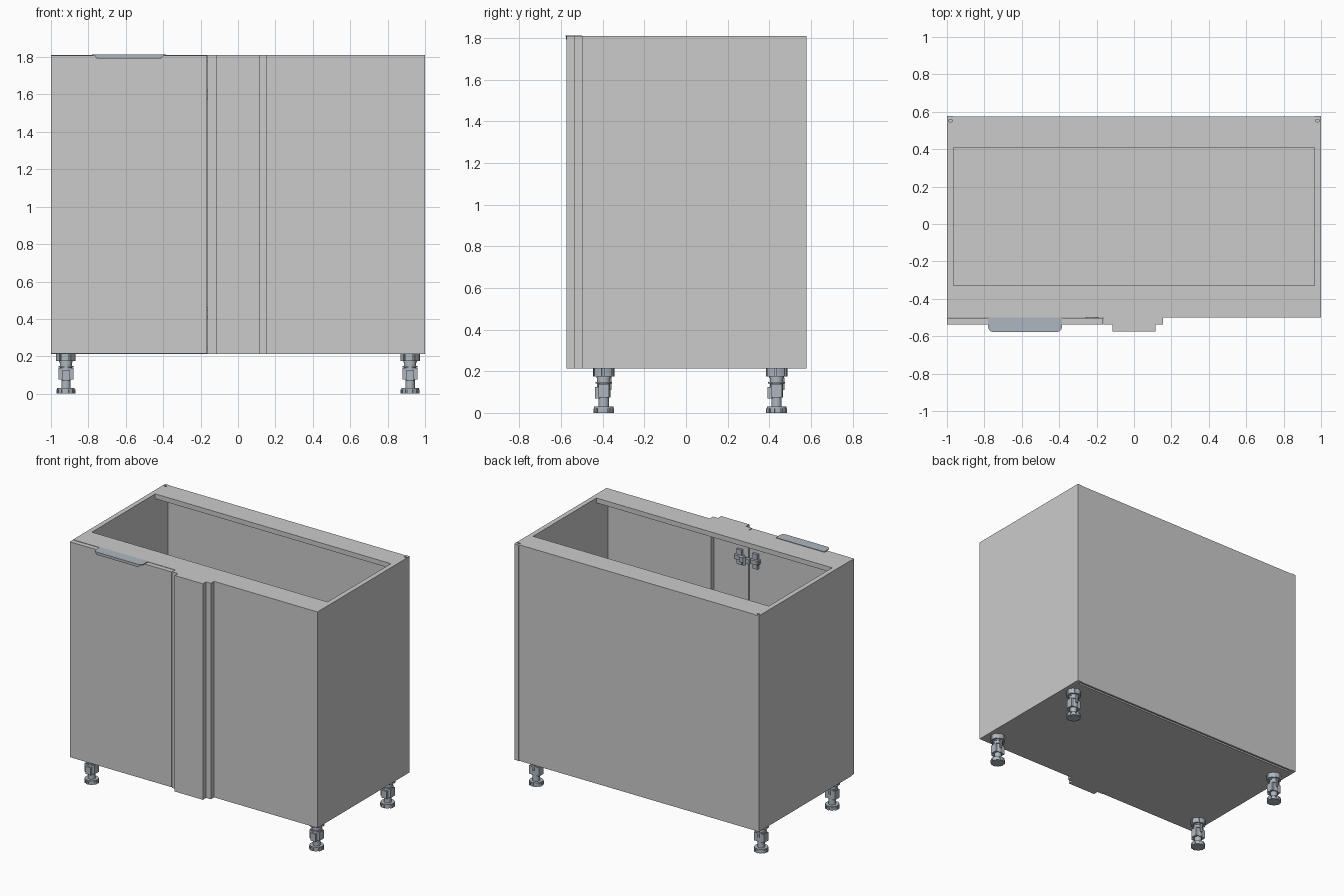
import bpy, bmesh
from math import cos, sin, pi, radians
from mathutils import Matrix, Vector

if "Cube" in bpy.data.objects:
    bpy.data.objects.remove(bpy.data.objects["Cube"])

metal = bpy.data.materials.new("blue_grey_metal")
metal.diffuse_color = (0.42, 0.47, 0.52, 1)
metal.use_nodes = True
metal.node_tree.nodes["Principled BSDF"].inputs["Base Color"].default_value = metal.diffuse_color


def add_box(bm, x0, x1, y0, y1, z0, z1):
    m = Matrix.Translation(((x0 + x1) / 2, (y0 + y1) / 2, (z0 + z1) / 2))
    bmesh.ops.create_cube(bm, size=1, matrix=m @ Matrix.Diagonal((x1 - x0, y1 - y0, z1 - z0, 1)))


def add_prism(bm, pts, lo, hi, axis="z"):
    # extrude a flat outline along z, or along y for an (x, z) outline
    place = (lambda p, d: (p[0], p[1], d)) if axis == "z" else (lambda p, d: (p[0], d, p[1]))
    a = [bm.verts.new(place(p, lo)) for p in pts]
    b = [bm.verts.new(place(p, hi)) for p in pts]
    faces = [bm.faces.new(a), bm.faces.new(b)]
    for i in range(len(pts)):
        j = (i + 1) % len(pts)
        faces.append(bm.faces.new((a[i], a[j], b[j], b[i])))
    bmesh.ops.recalc_face_normals(bm, faces=faces)


def circle(r, n, cx=0, cy=0, sx=1):
    return [(cx + sx * r * cos(2 * pi * i / n), cy + r * sin(2 * pi * i / n)) for i in range(n)]


def notched(r, inner, teeth, share=0.7):
    # disc outline with evenly spaced notches in the rim
    pts = []
    for i in range(teeth):
        a, s = 2 * pi * i / teeth, 2 * pi / teeth
        for f, rad in ((0, r), (share / 2, r), (share, r), (share, inner), (1, inner)):
            pts.append((rad * cos(a + f * s), rad * sin(a + f * s)))
    return pts


def finish(name, bm, mat=None, smooth=False):
    me = bpy.data.meshes.new(name)
    bm.to_mesh(me)
    bm.free()
    ob = bpy.data.objects.new(name, me)
    bpy.context.collection.objects.link(ob)
    if mat:
        me.materials.append(mat)
    if smooth:
        bpy.ops.object.select_all(action="DESELECT")
        ob.select_set(True)
        bpy.context.view_layer.objects.active = ob
        bpy.ops.object.shade_smooth_by_angle(angle=radians(30))
    return ob


def box(name, *dims):
    bm = bmesh.new()
    add_box(bm, *dims)
    return finish(name, bm)


BOT, TOP, T = 0.213, 1.81, 0.036
FRONT, BACK, IN = -0.5, 0.578, 1 - 0.036

# carcass panels
left = box("left_side", -1, -IN, FRONT, BACK, BOT, TOP)
right = box("right_side", IN, 1, FRONT, BACK, BOT, TOP)
box("bottom_panel", -IN, IN, FRONT, 0.545, BOT, BOT + T)
box("back_panel", -IN, IN, 0.56, 0.574, BOT, TOP)
box("front_rail", -IN, IN, FRONT, -0.33, TOP - T, TOP)
box("back_rail", -IN, IN, 0.41, 0.56, TOP - T, TOP)

# small bores in the top back corners
for side, panel in ((-1, left), (1, right)):
    bm = bmesh.new()
    add_prism(bm, circle(0.007, 16, side * 0.981, 0.553, 1.7), TOP - 0.06, TOP + 0.02)
    cutter = finish("bore_cutter", bm)
    cutter.hide_render = True
    cutter.hide_viewport = True
    mod = panel.modifiers.new("bore", "BOOLEAN")
    mod.operation, mod.solver, mod.object = "DIFFERENCE", "EXACT", cutter

# fixed blind panel, door and corner filler
box("blind_panel", 0.12, IN, FRONT, FRONT + T, BOT + T, TOP - T)
box("door", -1, -0.167, -0.537, -0.502, BOT + 0.003, 1.808)
box("filler_back_board", -0.162, 0.155, -0.537, FRONT, BOT, TOP)
box("filler_front_board", -0.115, 0.115, -0.575, -0.537, BOT, TOP)

# edge pull on the top of the door
X0, X1, R = -0.78, -0.385, 0.03
outline = [(X1, FRONT), (X0, FRONT)]
for cx, start in ((X0 + R, pi), (X1 - R, 1.5 * pi)):
    for i in range(7):
        a = start + i * pi / 12
        outline.append((cx + R * cos(a), -0.578 + R + R * sin(a)))
bm = bmesh.new()
add_prism(bm, outline, 1.808, 1.814)
add_prism(bm, [(X0 + 0.012, 1.81), (X0 + 0.025, 1.793), (X1 - 0.025, 1.793), (X1 - 0.012, 1.81)],
          -0.576, -0.57, "y")
finish("door_handle", bm, metal, True)

# hinges joining door and filler
for z in (1.6, 0.43):
    bm = bmesh.new()
    for cx in (-0.225, -0.095):
        add_prism(bm, circle(0.035, 24, cx, z), -0.502, -0.488, "y")
        add_box(bm, cx - 0.02, cx + 0.02, -0.5, -0.482, z - 0.055, z + 0.055)
        add_box(bm, cx - 0.03, cx + 0.03, -0.488, -0.465, z - 0.015, z + 0.015)
    add_box(bm, -0.2, -0.12, -0.475, -0.45, z - 0.018, z + 0.018)
    add_prism(bm, circle(0.012, 12, -0.16, -0.45), z - 0.03, z + 0.03)
    finish("hinge", bm, metal, True)

# adjustable leg, made once and reused at all four corners
bm = bmesh.new()
add_prism(bm, notched(0.05, 0.043, 10), 0, 0.022)
add_prism(bm, circle(0.047, 30), 0.022, 0.03)
add_prism(bm, circle(0.025, 24), 0.03, 0.08)
add_prism(bm, circle(0.032, 24), 0.075, 0.175)
add_prism(bm, circle(0.04, 24), 0.14, 0.148)
add_prism(bm, circle(0.036, 24), 0.168, BOT)
add_prism(bm, notched(0.052, 0.044, 6, 0.8), 0.175, BOT)
add_box(bm, -0.04, 0.04, -0.026, 0.026, 0.075, 0.138)
add_box(bm, -0.022, 0.022, -0.043, -0.02, 0.07, 0.125)
add_box(bm, -0.008, 0.008, 0.02, 0.038, 0.11, 0.17)
leg = finish("leg_front_left", bm, metal, True)
leg.location = (-0.92, -0.395, 0)
for name, x, y in (("leg_front_right", 0.92, -0.395), ("leg_back_left", -0.92, 0.435),
                   ("leg_back_right", 0.92, 0.435)):
    copy = leg.copy()
    copy.name = name
    copy.location = Vector((x, y, 0))
    bpy.context.collection.objects.link(copy)
